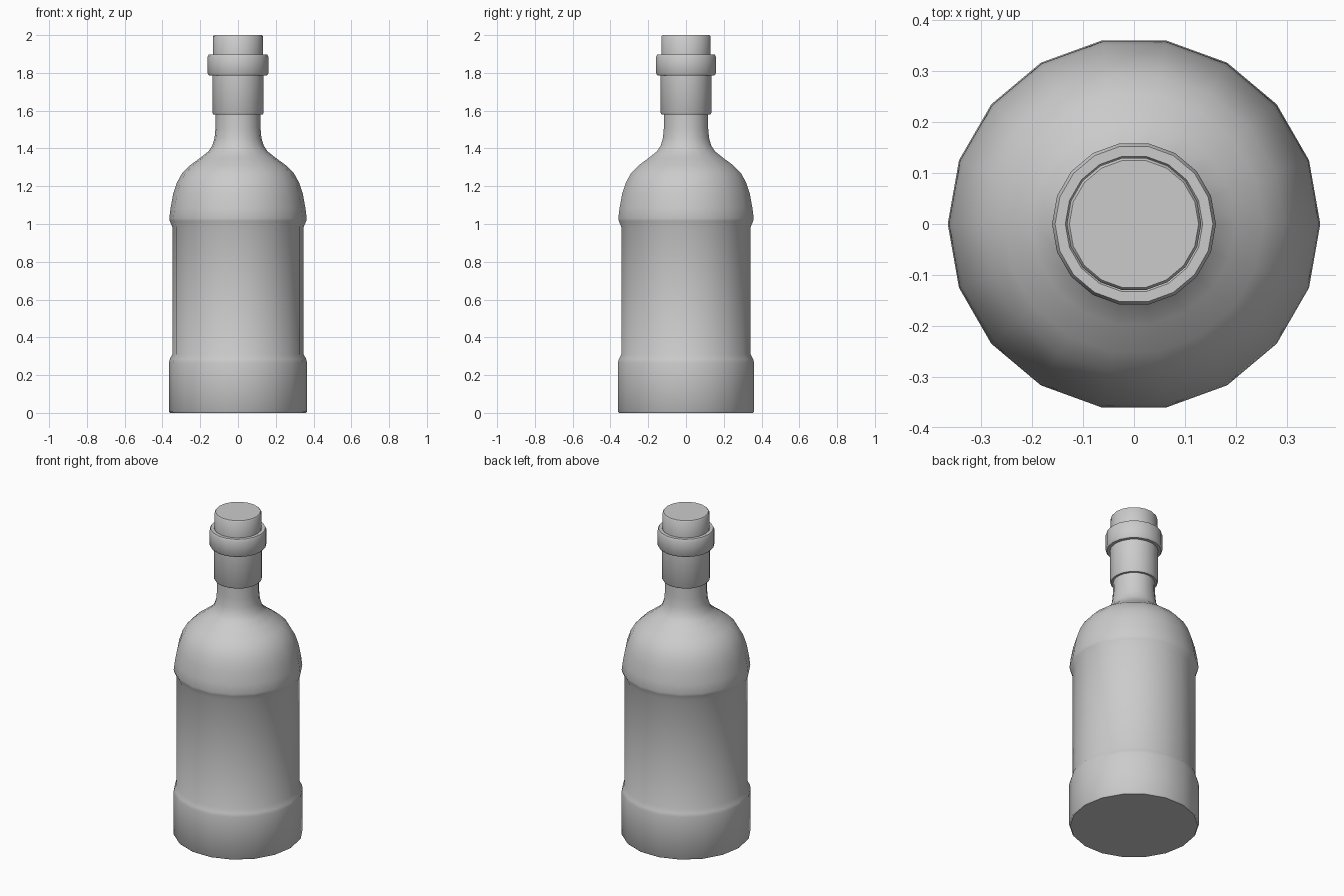
import bpy, bmesh
from math import cos, sin, pi, radians

if "Cube" in bpy.data.objects:
    bpy.data.objects.remove(bpy.data.objects["Cube"])

SIDES = 18


def lathe(name, profile, cap_bottom=False, cap_top=False):
    """Revolve (radius, height) points around z."""
    bm = bmesh.new()
    rings = [[bm.verts.new((r * cos(2 * pi * i / SIDES), r * sin(2 * pi * i / SIDES), z))
              for i in range(SIDES)] for r, z in profile]
    for low, high in zip(rings, rings[1:]):
        for i in range(SIDES):
            j = (i + 1) % SIDES
            bm.faces.new((low[i], low[j], high[j], high[i]))
    if cap_bottom:
        bm.faces.new(rings[0][::-1])
    if cap_top:
        bm.faces.new(rings[-1])
    mesh = bpy.data.meshes.new(name)
    bm.to_mesh(mesh)
    bm.free()
    obj = bpy.data.objects.new(name, mesh)
    bpy.context.collection.objects.link(obj)
    bpy.ops.object.select_all(action='DESELECT')
    obj.select_set(True)
    bpy.context.view_layer.objects.active = obj
    bpy.ops.object.shade_smooth_by_angle(angle=radians(40))
    return obj


# Bottle: heavy base, recessed label band, rounded shoulder, narrow neck
lathe("bottle_body", [
    (0.36, 0.0), (0.366, 0.008), (0.366, 0.265), (0.361, 0.285), (0.348, 0.31),
    (0.348, 0.985), (0.361, 1.015), (0.364, 1.03), (0.357, 1.085), (0.343, 1.16),
    (0.323, 1.22), (0.295, 1.27), (0.255, 1.31), (0.20, 1.35), (0.156, 1.385),
    (0.136, 1.415), (0.124, 1.455), (0.119, 1.51), (0.118, 1.58)], cap_bottom=True)

# Sleeve wrapped around the upper neck
lathe("neck_sleeve", [
    (0.118, 1.58), (0.131, 1.58), (0.136, 1.588), (0.136, 1.787)])

# Lip collar
lathe("lip_collar", [
    (0.136, 1.787), (0.154, 1.787), (0.161, 1.797), (0.161, 1.885),
    (0.155, 1.897), (0.135, 1.897), (0.132, 1.892)])

# Stopper
lathe("stopper", [
    (0.132, 1.892), (0.132, 1.994), (0.127, 2.0)], cap_top=True)
